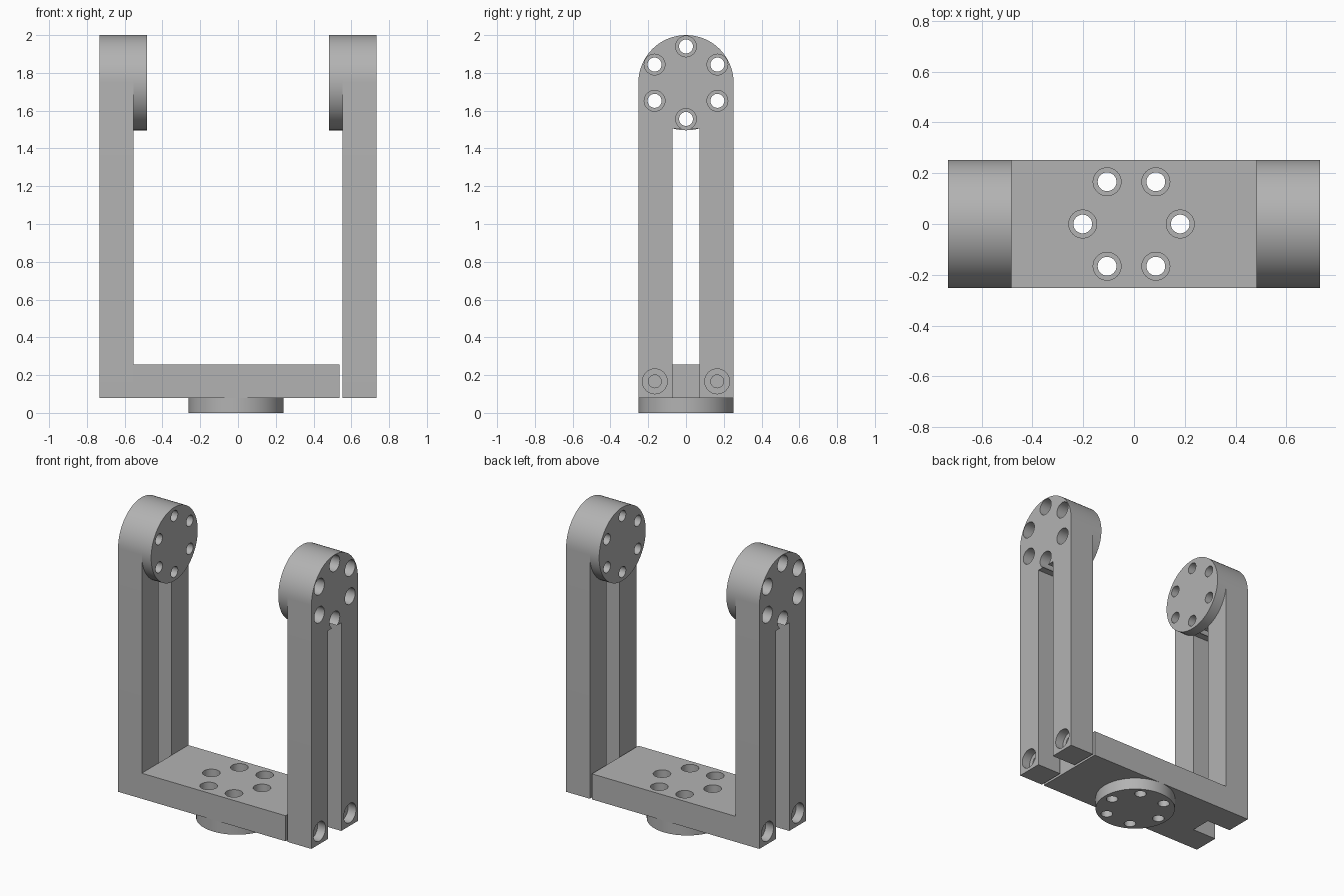
import bpy, bmesh, math
from mathutils import Matrix, Vector

if "Cube" in bpy.data.objects:
    bpy.data.objects.remove(bpy.data.objects["Cube"])

grey = bpy.data.materials.new("grey metal")
grey.diffuse_color = (0.45, 0.45, 0.45, 1)
grey.use_nodes = True
grey.node_tree.nodes["Principled BSDF"].inputs["Base Color"].default_value = grey.diffuse_color

R, ZC = 0.252, 1.748            # arm end radius and pivot height
Z0, Z1 = 0.08, 0.255            # bracket underside and base top
OUT, INN, BOSS = 0.733, 0.553, 0.482
DISC_X = -0.01                  # centre of the base hole circle
PITCH, SLOT = 0.192, 0.071


def finish(name, bm):
    bmesh.ops.recalc_face_normals(bm, faces=bm.faces)
    me = bpy.data.meshes.new(name)
    bm.to_mesh(me)
    bm.free()
    ob = bpy.data.objects.new(name, me)
    bpy.context.collection.objects.link(ob)
    me.materials.append(grey)
    return ob


def add_cylinder(bm, centre, axis, r, length, seg):
    rot = Vector((0, 0, 1)).rotation_difference(Vector(axis)).to_matrix().to_4x4()
    bmesh.ops.create_cone(bm, cap_ends=True, segments=seg, radius1=r, radius2=r,
                          depth=length, matrix=Matrix.Translation(centre) @ rot)


def extrude_x(name, points, x0, x1):
    bm = bmesh.new()
    face = bm.faces.new([bm.verts.new((x0, y, z)) for y, z in points])
    ext = bmesh.ops.extrude_face_region(bm, geom=[face])
    bmesh.ops.translate(bm, vec=(x1 - x0, 0, 0),
                        verts=[v for v in ext["geom"] if isinstance(v, bmesh.types.BMVert)])
    return finish(name, bm)


def drill(ob, centres, axis, r, length):
    bm = bmesh.new()
    for c in centres:
        add_cylinder(bm, c, axis, r, length, 32)
    cutter = finish("drill_cutter", bm)
    cutter.hide_render = True
    mod = ob.modifiers.new("holes", "BOOLEAN")
    mod.operation, mod.solver, mod.object = "DIFFERENCE", "EXACT", cutter
    bpy.context.view_layer.objects.active = ob
    bpy.ops.object.modifier_apply(modifier=mod.name)
    bpy.data.objects.remove(cutter)


def smooth(ob):
    bpy.ops.object.select_all(action="DESELECT")
    ob.select_set(True)
    bpy.context.view_layer.objects.active = ob
    bpy.ops.object.shade_smooth_by_angle(angle=math.radians(30))


ring = [(PITCH * math.cos(math.radians(a)), PITCH * math.sin(math.radians(a)))
        for a in range(0, 360, 60)]

# Slotted arms with a round top, and the pivot bosses on their inner sides
slot_top = ZC - math.sqrt(R * R - SLOT * SLOT)
arc = [(R * math.cos(math.pi * i / 32), ZC + R * math.sin(math.pi * i / 32)) for i in range(33)]
profile = [(SLOT, slot_top), (SLOT, Z0), (R, Z0)] + arc + [(-R, Z0), (-SLOT, Z0), (-SLOT, slot_top)]
for side, s in (("right", 1), ("left", -1)):
    arm = extrude_x(side + "_arm", profile, s * INN, s * OUT)
    mid = s * (INN + OUT) / 2
    drill(arm, [(mid, b, ZC + a) for a, b in ring], (1, 0, 0), 0.055, 0.4)
    screws = [(mid, y, 0.167) for y in (-0.165, 0.165)]
    drill(arm, screws, (1, 0, 0), 0.034, 0.4)
    # counterbores for the base screws
    drill(arm, [(s * OUT, y, z) for _, y, z in screws], (1, 0, 0), 0.066, 0.12)
    smooth(arm)

    bm = bmesh.new()
    add_cylinder(bm, (s * (BOSS + INN) / 2, 0, ZC), (1, 0, 0), R, INN - BOSS, 64)
    boss = finish(side + "_pivot_boss", bm)
    drill(boss, [(s * 0.5, b, ZC + a) for a, b in ring], (1, 0, 0), 0.037, 0.4)
    smooth(boss)

# Base plate, fixed to the left arm with a small gap at the right arm
base = extrude_x("base_plate", [(-R, Z0), (R, Z0), (R, Z1), (-R, Z1)], -INN, 0.537)
drill(base, [(DISC_X + a, b, 0.17) for a, b in ring], (0, 0, 1), 0.055, 0.5)
drill(base, [(x, y, 0.167) for x in (-INN, 0.537) for y in (-0.165, 0.165)],
      (1, 0, 0), 0.034, 0.3)
smooth(base)

# Round mounting disc under the base
bm = bmesh.new()
add_cylinder(bm, (DISC_X, 0, Z0 / 2), (0, 0, 1), R, Z0, 64)
disc = finish("mounting_disc", bm)
drill(disc, [(DISC_X + a, b, 0.04) for a, b in ring], (0, 0, 1), 0.037, 0.3)
smooth(disc)
